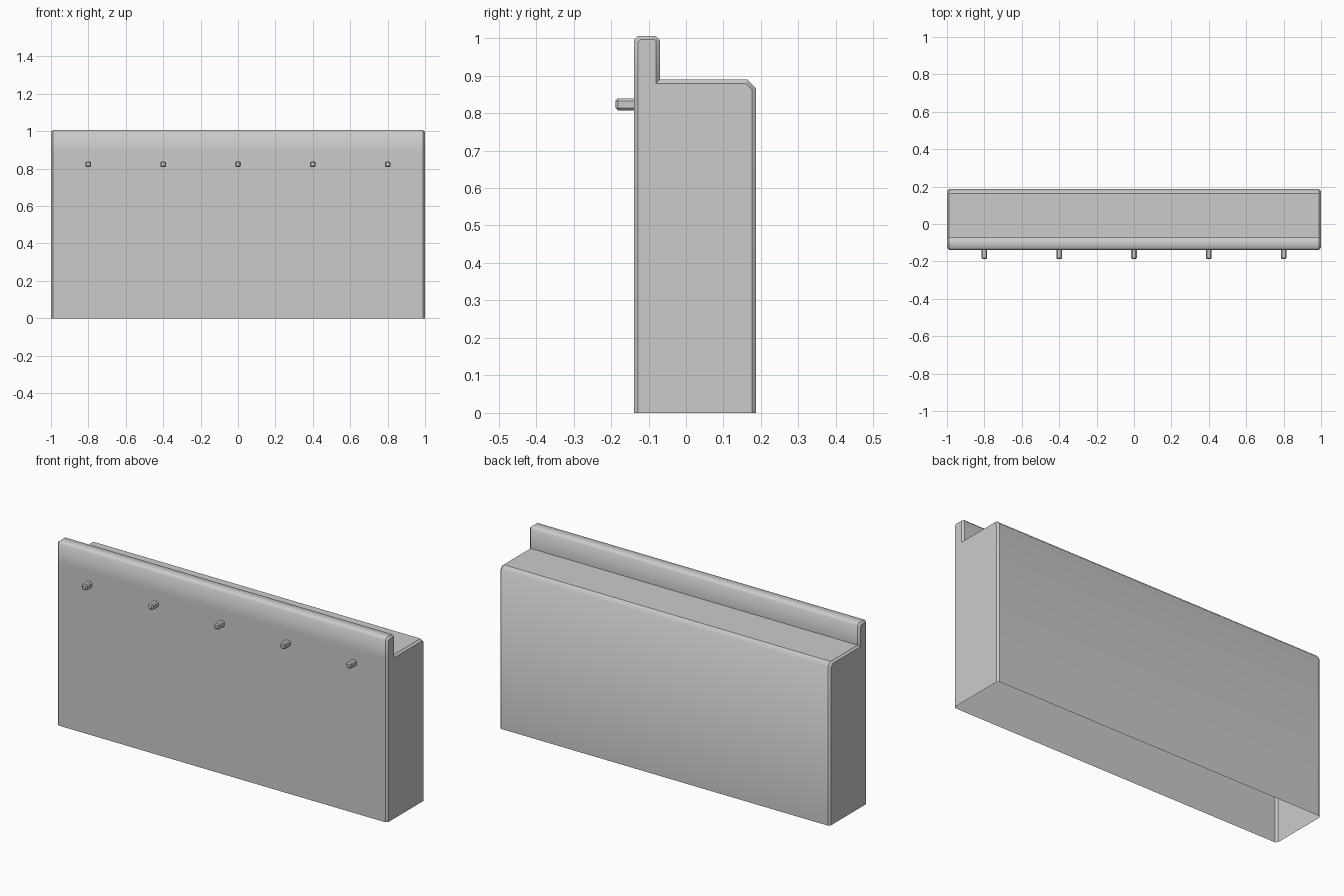
import bpy, bmesh

if "Cube" in bpy.data.objects:
    bpy.data.objects.remove(bpy.data.objects["Cube"])

# Profiles in (y, z): full section, and the section inset by the end chamfer
outer = [(-0.139, 0), (-0.139, 0.889), (-0.139, 0.995), (-0.128, 1.006), (-0.081, 1.006),
         (-0.070, 0.995), (-0.070, 0.889), (0.164, 0.889), (0.187, 0.866), (0.187, 0)]
inner = [(-0.128, 0), (-0.128, 0.889), (-0.128, 0.991), (-0.123, 0.996), (-0.085, 0.996),
         (-0.080, 0.991), (-0.080, 0.879), (0.160, 0.879), (0.176, 0.862), (0.176, 0)]


def finish(bm, name):
    bmesh.ops.recalc_face_normals(bm, faces=bm.faces)
    mesh = bpy.data.meshes.new(name)
    bm.to_mesh(mesh)
    bm.free()
    obj = bpy.data.objects.new(name, mesh)
    bpy.context.collection.objects.link(obj)
    return obj


# Hollow ledge wall, open underneath, with chamfered ends
bm = bmesh.new()
rings = [[bm.verts.new((x, y, z)) for y, z in prof]
         for x, prof in ((-1, inner), (-0.989, outer), (0.989, outer), (1, inner))]
for a, b in zip(rings, rings[1:]):
    for i in range(len(outer) - 1):
        face = bm.faces.new((a[i], a[i + 1], b[i + 1], b[i]))
        face.smooth = True
bm.faces.new(rings[0])
bm.faces.new(rings[-1])

# Crisp edges around the ends and at the step; soft edges elsewhere
for ring in rings:
    for a, b in zip(ring, ring[1:]):
        bm.edges.get((a, b)).smooth = False
for a, b in zip(rings, rings[1:]):
    for i in (6, 7):
        bm.edges.get((a[i], b[i])).smooth = False
finish(bm, "ledge_wall")

# Row of chamfered pegs on the front
for n in range(5):
    bm = bmesh.new()
    bmesh.ops.create_cube(bm, size=1)
    for v in bm.verts:
        v.co.x = v.co.x * 0.03 - 0.8 + 0.4 * n
        v.co.y = -0.163 + v.co.y * 0.05
        v.co.z = 0.823 + v.co.z * 0.031
    back = [f for f in bm.faces if f.calc_center_median().y > -0.14]
    bmesh.ops.delete(bm, geom=back, context='FACES')
    bmesh.ops.bevel(bm, geom=[e for e in bm.edges if not e.is_boundary],
                    offset=0.006, segments=1, affect='EDGES')
    finish(bm, f"peg_{n + 1}")
